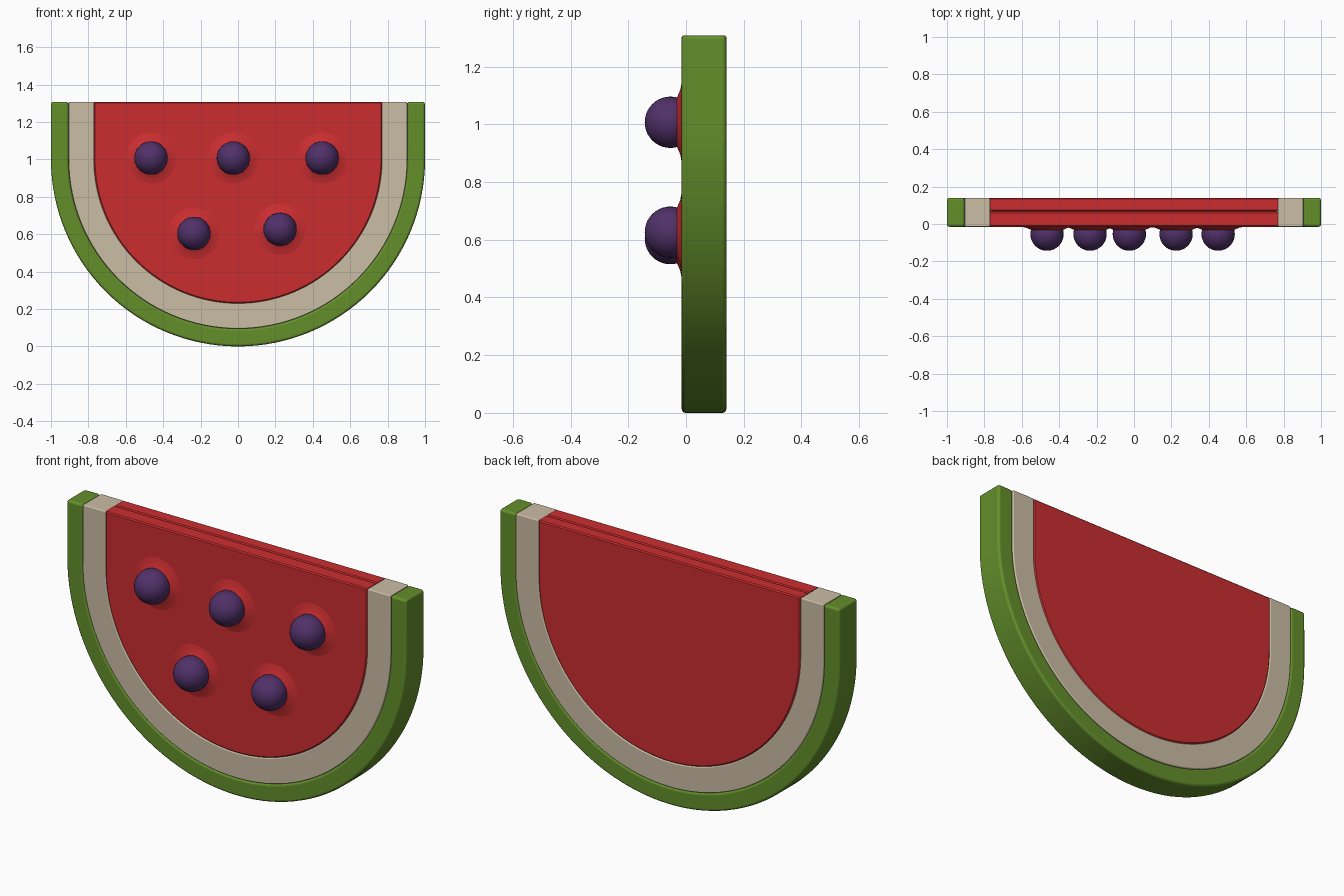
import bpy, bmesh, math

if "Cube" in bpy.data.objects:
    bpy.data.objects.remove(bpy.data.objects["Cube"])

CZ, TOP = 1.0, 1.308          # arc centre height and cut top
Y0, Y1 = -0.015, 0.14         # front and back planes
N = 64                        # arc segments


def mat(name, rgb):
    m = bpy.data.materials.new(name)
    m.diffuse_color = (*rgb, 1)
    m.use_nodes = True
    m.node_tree.nodes["Principled BSDF"].inputs["Base Color"].default_value = m.diffuse_color
    return m


GREEN = mat("rind green", (0.127, 0.275, 0.024))
CREAM = mat("rind cream", (0.60, 0.51, 0.376))
RED = mat("flesh red", (0.60, 0.027, 0.030))
PURPLE = mat("seed purple", (0.080, 0.030, 0.140))


def finish(name, bm, material, angle=40):
    bmesh.ops.recalc_face_normals(bm, faces=bm.faces)
    me = bpy.data.meshes.new(name)
    bm.to_mesh(me)
    bm.free()
    me.materials.append(material)
    ob = bpy.data.objects.new(name, me)
    bpy.context.collection.objects.link(ob)
    bpy.ops.object.select_all(action='DESELECT')
    ob.select_set(True)
    bpy.context.view_layer.objects.active = ob
    bpy.ops.object.shade_smooth_by_angle(angle=math.radians(angle))
    return ob


def u_path(r, top=TOP):
    """Half circle with short straight sides, from left top to right top."""
    arc = [(r * math.cos(a), CZ + r * math.sin(a))
           for a in (math.pi + math.pi * i / N for i in range(N + 1))]
    return [(-r, top)] + arc + [(r, top)]


def u_band(name, r_out, r_in, material, bevel):
    """U-shaped band of rectangular section with softened edges."""
    bm = bmesh.new()
    rings = []
    for o, i in zip(u_path(r_out), u_path(r_in)):
        rings.append([bm.verts.new((p[0], y, p[1]))
                      for p, y in ((o, Y0), (o, Y1), (i, Y1), (i, Y0))])
    for a, b in zip(rings, rings[1:]):
        for k in range(4):
            j = (k + 1) % 4
            bm.faces.new((a[k], a[j], b[j], b[k]))
    bm.faces.new(rings[0])
    bm.faces.new(rings[-1])
    ob = finish(name, bm, material)
    mod = ob.modifiers.new("soft edges", 'BEVEL')
    mod.width, mod.segments, mod.limit_method = bevel, 3, 'ANGLE'
    mod.harden_normals = True
    return ob


u_band("green_rind", 1.0, 0.905, GREEN, 0.014)
u_band("cream_rind", 0.905, 0.77, CREAM, 0.006)

# red flesh: stacked outlines, with soft rims and a groove along the cut top
bm = bmesh.new()
layers = []
for y, inset in ((Y0, 0.006), (Y0 + 0.006, 0), (0.06, 0), (0.0675, 0.008),
                 (0.075, 0), (Y1 - 0.006, 0), (Y1, 0.006)):
    layers.append([bm.verts.new((x, y, z))
                   for x, z in u_path(0.77 - inset, TOP - inset)])
for a, b in zip(layers, layers[1:]):
    for k in range(len(a)):
        j = (k + 1) % len(a)
        bm.faces.new((a[k], a[j], b[j], b[k]))
bm.faces.new(layers[0])
bm.faces.new(layers[-1])
finish("red_flesh", bm, RED, 25)

# seeds, each with a low swelling of flesh around it
SEEDS = [(-0.465, 1.007), (-0.025, 1.007), (0.45, 1.007),
         (-0.235, 0.604), (0.225, 0.626)]
for n, (x, z) in enumerate(SEEDS, 1):
    bpy.ops.mesh.primitive_uv_sphere_add(segments=32, ring_count=20, radius=0.089,
                                         location=(x, -0.054, z),
                                         rotation=(math.pi / 2, 0, 0))
    seed = bpy.context.object
    seed.name = f"seed_{n}"
    seed.data.materials.append(PURPLE)
    bpy.ops.object.shade_smooth()

    bm = bmesh.new()
    rows = [[bm.verts.new((x + r * math.cos(t), y, z + r * math.sin(t)))
             for t in (2 * math.pi * k / 32 for k in range(32))]
            for r, y in ((0.08, -0.034), (0.095, -0.027), (0.112, -0.020), (0.14, -0.0145))]
    for a, b in zip(rows, rows[1:]):
        for k in range(32):
            j = (k + 1) % 32
            bm.faces.new((a[k], b[k], b[j], a[j]))
    finish(f"flesh_swelling_{n}", bm, RED)
